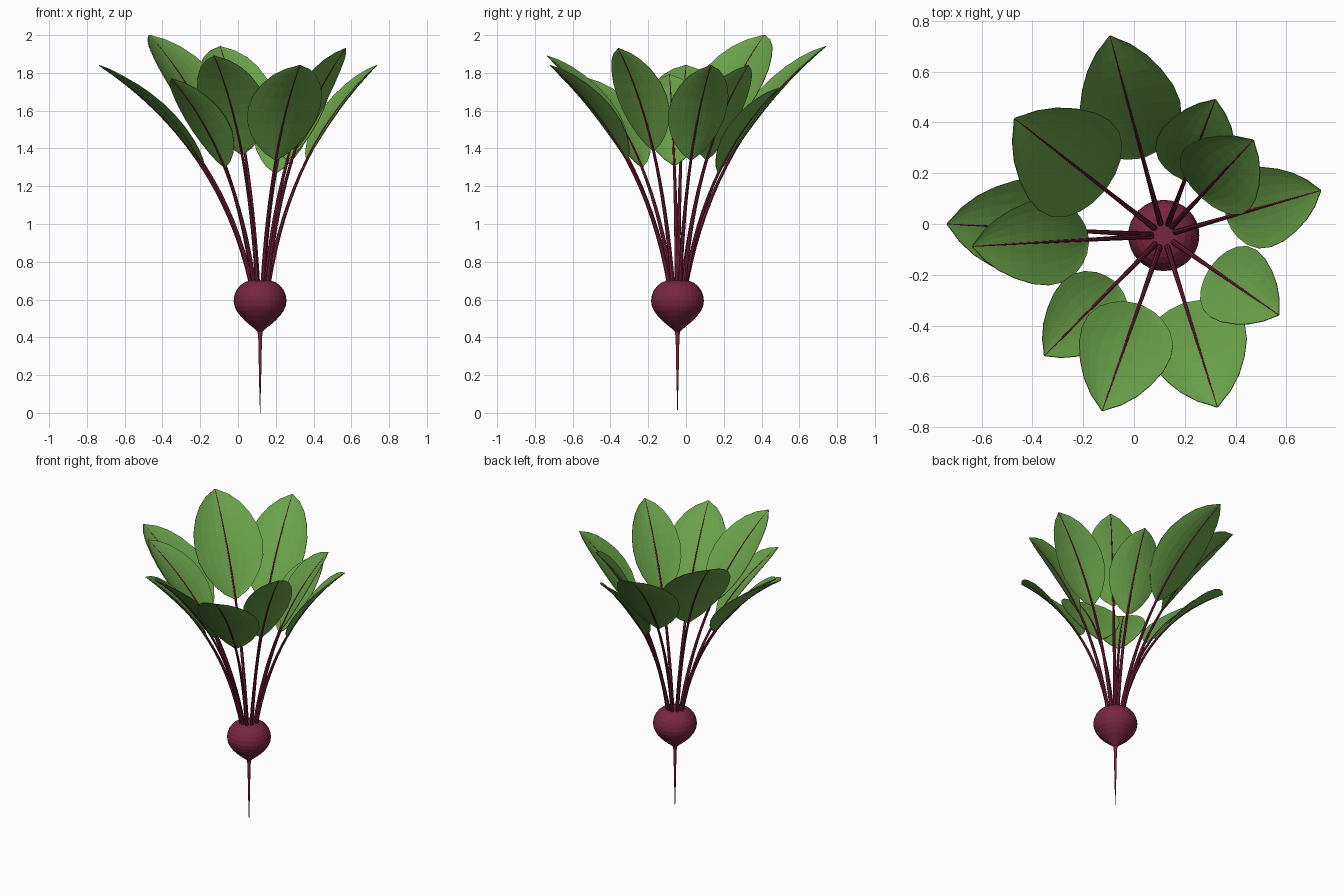
import bpy, bmesh, math
from mathutils import Vector

if "Cube" in bpy.data.objects:
    bpy.data.objects.remove(bpy.data.objects["Cube"])

CX, CY = 0.117, -0.045   # axis of the beet


def material(name, rgb):
    m = bpy.data.materials.new(name)
    m.diffuse_color = (*rgb, 1)
    m.use_nodes = True
    m.node_tree.nodes["Principled BSDF"].inputs["Base Color"].default_value = m.diffuse_color
    return m


BEET = material("beet red", (0.185, 0.020, 0.052))
STEM = material("stem red", (0.200, 0.016, 0.048))
LEAF = material("leaf green", (0.145, 0.360, 0.068))


def make(name, verts, faces, mat):
    me = bpy.data.meshes.new(name)
    me.from_pydata(verts, [], faces)
    me.materials.append(mat)
    bm = bmesh.new()
    bm.from_mesh(me)
    bmesh.ops.recalc_face_normals(bm, faces=bm.faces)
    bm.to_mesh(me)
    bm.free()
    ob = bpy.data.objects.new(name, me)
    bpy.context.collection.objects.link(ob)
    return ob


def loft(name, rings, mat):
    """Closed tube through equal-sized rings, capped at both ends."""
    n = len(rings[0])
    verts = [v for r in rings for v in r]
    faces = [(i * n + j, i * n + (j + 1) % n, (i + 1) * n + (j + 1) % n, (i + 1) * n + j)
             for i in range(len(rings) - 1) for j in range(n)]
    faces += [tuple(range(n)), tuple(range(len(verts) - n, len(verts)))]
    return make(name, verts, faces, mat)


# Bulb with its long tap root, as one turned profile
profile = [(0.058, 0.700), (0.085, 0.690), (0.108, 0.672), (0.126, 0.648), (0.136, 0.622),
           (0.140, 0.594), (0.136, 0.567), (0.125, 0.541), (0.107, 0.516), (0.083, 0.490),
           (0.055, 0.466), (0.030, 0.446), (0.014, 0.430), (0.010, 0.400),
           (0.008, 0.300), (0.005, 0.150), (0.003, 0.090), (0.001, 0.0)]
N = 32
loft("beet_root", [[(CX + r * math.cos(2 * math.pi * k / N), CY + r * math.sin(2 * math.pi * k / N), z)
                    for k in range(N)] for r, z in profile], BEET)


def arch(t, R, Z):
    """Radius, height and tangent of a stalk that rises, then leans outward."""
    p0, p2 = Vector((0.045, 0.675)), Vector((R, Z))
    p1 = Vector((0.045 + 0.21 * (R - 0.045), 0.675 + 0.64 * (Z - 0.675)))
    p = p0 * (1 - t) ** 2 + p1 * 2 * t * (1 - t) + p2 * t * t
    d = ((p1 - p0) * (1 - t) + (p2 - p1) * t).normalized()
    return p, d


# Blade half width along its length
OUTLINE = [(0, 0.04), (0.05, 0.32), (0.12, 0.56), (0.22, 0.79), (0.34, 0.95), (0.47, 1.0),
           (0.6, 0.95), (0.73, 0.80), (0.84, 0.60), (0.93, 0.34), (0.97, 0.15), (1, 0.02)]
BLADE_START = 0.5
ACROSS = 8


def leaf(i, tip_x, tip_y, Z, width):
    out = Vector((tip_x - CX, tip_y - CY, 0))
    R = out.length
    out.normalize()
    side = Vector((-out.y, out.x, 0))
    up = Vector((0, 0, 1))
    base = Vector((CX, CY, 0))

    def frame(t):
        p, d = arch(t, R, Z)
        return base + out * p.x + up * p.y, up * d.x - out * d.y

    # stalk that runs on as the midrib
    rings = []
    for k in range(17):
        t = k / 16
        c, n = frame(t)
        r = 0.0125 * (1 - t) + 0.0025 * t
        rings.append([c + r * (side * math.cos(a) + n * math.sin(a))
                      for a in (2 * math.pi * j / 8 for j in range(8))])
    loft(f"stalk_{i}", rings, STEM)

    # cupped blade
    verts, faces = [], []
    for u, w in OUTLINE:
        c, n = frame(BLADE_START + (1 - BLADE_START) * u)
        for j in range(ACROSS + 1):
            s = 2 * j / ACROSS - 1
            verts.append(c + side * (s * w * width / 2) + n * (0.19 * width / 2 * w * s * s))
    m = ACROSS + 1
    for a in range(len(OUTLINE) - 1):
        for j in range(ACROSS):
            faces.append((a * m + j, a * m + j + 1, (a + 1) * m + j + 1, (a + 1) * m + j))
    ob = make(f"leaf_blade_{i}", verts, faces, LEAF)
    mod = ob.modifiers.new("thickness", 'SOLIDIFY')
    mod.thickness = 0.003
    mod.offset = 0


# Leaves: tip x, tip y, tip height, blade width
for i, spec in enumerate([
        (-0.095, 0.740, 1.94, 0.40), (-0.470, 0.415, 2.00, 0.45), (0.320, 0.490, 1.72, 0.32),
        (0.470, 0.330, 1.84, 0.35), (0.735, 0.132, 1.84, 0.32), (0.570, -0.358, 1.93, 0.32),
        (0.328, -0.720, 1.84, 0.40), (-0.125, -0.735, 1.89, 0.37), (-0.352, -0.518, 1.77, 0.31),
        (-0.735, 0.000, 1.84, 0.39), (-0.635, -0.088, 1.79, 0.34)], 1):
    leaf(i, *spec)
